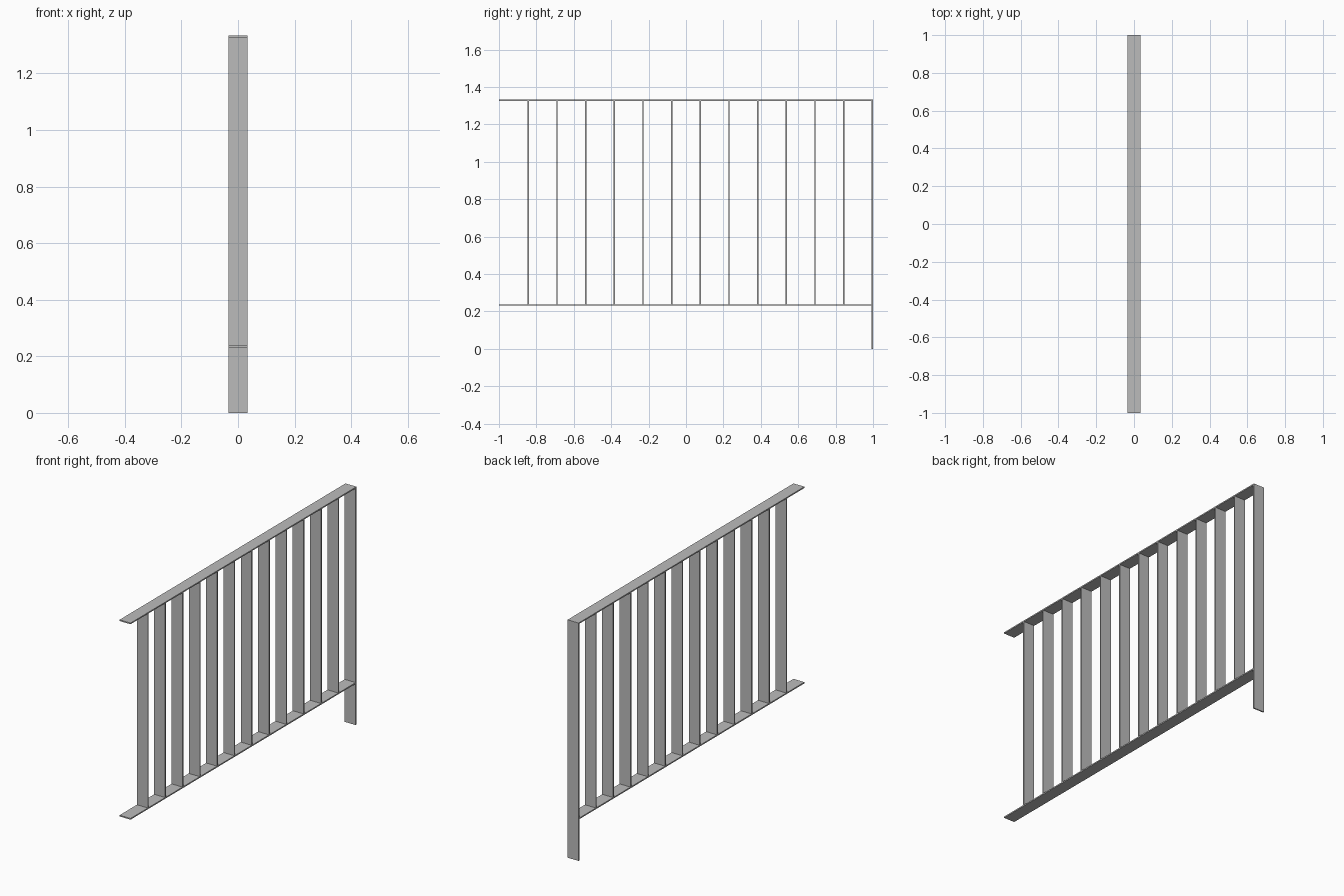
import bpy

cube = bpy.data.objects.get("Cube")
if cube:
    bpy.data.objects.remove(cube, do_unlink=True)

# Painted flat-bar metal
grey = bpy.data.materials.new("grey_metal")
grey.use_nodes = True
colour = (0.5, 0.5, 0.5, 1)
grey.diffuse_color = colour
grey.node_tree.nodes["Principled BSDF"].inputs["Base Color"].default_value = colour

WIDTH = 0.068
THICK = 0.007
HEIGHT = 1.333
LOW = 0.231
SLATS = 12


def bar(name, y0, y1, z0, z1):
    """Flat bar of the common width, spanning the given y and z ranges."""
    bpy.ops.mesh.primitive_cube_add(size=1, location=(0, (y0 + y1) / 2, (z0 + z1) / 2))
    ob = bpy.context.object
    ob.name = name
    ob.scale = (WIDTH, y1 - y0, z1 - z0)
    bpy.ops.object.transform_apply(location=False, rotation=False, scale=True)
    ob.data.materials.append(grey)
    return ob


# Rails and end post
bar("top_rail", -1, 1, HEIGHT - THICK, HEIGHT)
bar("bottom_rail", -1, 1 - THICK, LOW, LOW + THICK)
bar("end_post", 1 - THICK, 1, 0, HEIGHT - THICK)

# Evenly spaced slats between the rails
pitch = (2 - THICK) / (SLATS + 1)
for i in range(1, SLATS + 1):
    y = -1 + i * pitch
    bar(f"slat_{i}", y, y + THICK, LOW + THICK, HEIGHT - THICK)
